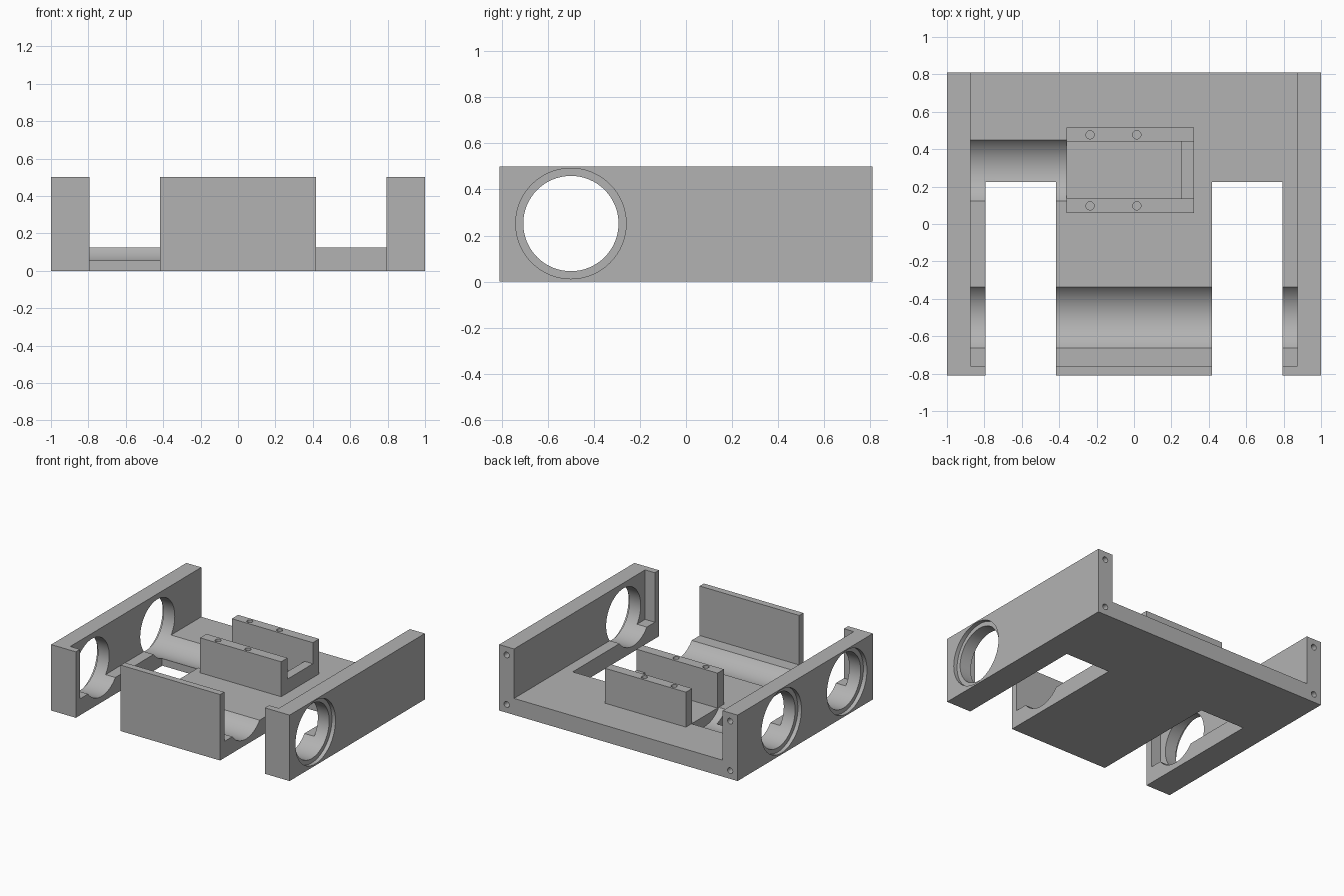
import bpy
from math import radians

cube = bpy.data.objects.get("Cube")
if cube:
    bpy.data.objects.remove(cube)

grey = bpy.data.materials.new("plain grey")
grey.use_nodes = True
colour = (0.45, 0.45, 0.45, 1)
grey.diffuse_color = colour
grey.node_tree.nodes["Principled BSDF"].inputs["Base Color"].default_value = colour


def box(name, x, y, z):
    """Box from (low, high) ranges on each axis."""
    bpy.ops.mesh.primitive_cube_add(size=1, location=[sum(r) / 2 for r in (x, y, z)])
    ob = bpy.context.object
    ob.name = name
    ob.scale = [r[1] - r[0] for r in (x, y, z)]
    bpy.ops.object.transform_apply(location=True, rotation=True, scale=True)
    return ob


def rod(centre, radius, length, axis, sides=64):
    """Cylinder along an axis, used as a cutter."""
    turn = {"x": (0, radians(90), 0), "y": (radians(90), 0, 0), "z": (0, 0, 0)}[axis]
    bpy.ops.mesh.primitive_cylinder_add(vertices=sides, radius=radius, depth=length,
                                        location=centre, rotation=turn)
    bpy.ops.object.transform_apply(location=True, rotation=True, scale=True)
    return bpy.context.object


def cut(target, cutter):
    """Subtract the cutter and remove it."""
    mod = target.modifiers.new("cut", "BOOLEAN")
    mod.operation = "DIFFERENCE"
    mod.solver = "EXACT"
    mod.object = cutter
    bpy.ops.object.select_all(action="DESELECT")
    bpy.context.view_layer.objects.active = target
    target.select_set(True)
    bpy.ops.object.modifier_apply(modifier=mod.name)
    bpy.data.objects.remove(cutter)


def finish(ob):
    ob.data.materials.clear()
    ob.data.materials.append(grey)
    bpy.ops.object.select_all(action="DESELECT")
    bpy.context.view_layer.objects.active = ob
    ob.select_set(True)
    bpy.ops.object.shade_smooth_by_angle(angle=radians(30))


FLOOR, TOP, HOLE_Z = 0.125, 0.5, 0.252
FRONT_AXLE, REAR_AXLE = -0.5, 0.285
BORE, RECESS = 0.207, 0.24

# Chassis: tray with side walls, front wall and open back
chassis = box("chassis", (-1, 1), (-0.81, 0.81), (0, TOP))
cut(chassis, box("cutter", (-0.875, 0.875), (-0.76, 1), (FLOOR, 1)))

# Wheel slots open to the front
for side in (-1, 1):
    x = sorted((side * 0.417, side * 0.793))
    cut(chassis, box("cutter", x, (-1, 0.225), (-1, 1)))

# Motor bores: full width at the front, one short one at the rear
cut(chassis, rod((0, FRONT_AXLE, HOLE_Z), BORE, 2.4, "x"))
cut(chassis, rod((-0.86, REAR_AXLE, HOLE_Z), BORE, 1, "x"))

# Shallow recess around each bore on the outer faces
for x, y in ((1, FRONT_AXLE), (-1, FRONT_AXLE), (-1, REAR_AXLE)):
    cut(chassis, rod((x, y, HOLE_Z), RECESS, 0.06, "x"))

# Screw holes in the back ends of the side walls
for x in (-0.9375, 0.9375):
    for z in (0.0625, 0.4375):
        cut(chassis, rod((x, 0.81, z), 0.022, 0.24, "y", 24))
finish(chassis)

# Bracket: two rails joined by a low end lip
bracket = box("bracket", (-0.36, 0.32), (0.06, 0.515), (FLOOR - 0.005, 0.39))
cut(bracket, box("cutter", (-1, 0.25), (0.137, 0.44), (0, 1)))
cut(bracket, box("cutter", (-1, 1), (0.137, 0.44), (0.23, 1)))

# Screw holes in the rail tops
for x in (-0.235, 0.015):
    for y in (0.097, 0.477):
        cut(bracket, rod((x, y, 0.39), 0.022, 0.24, "z", 24))
finish(bracket)
